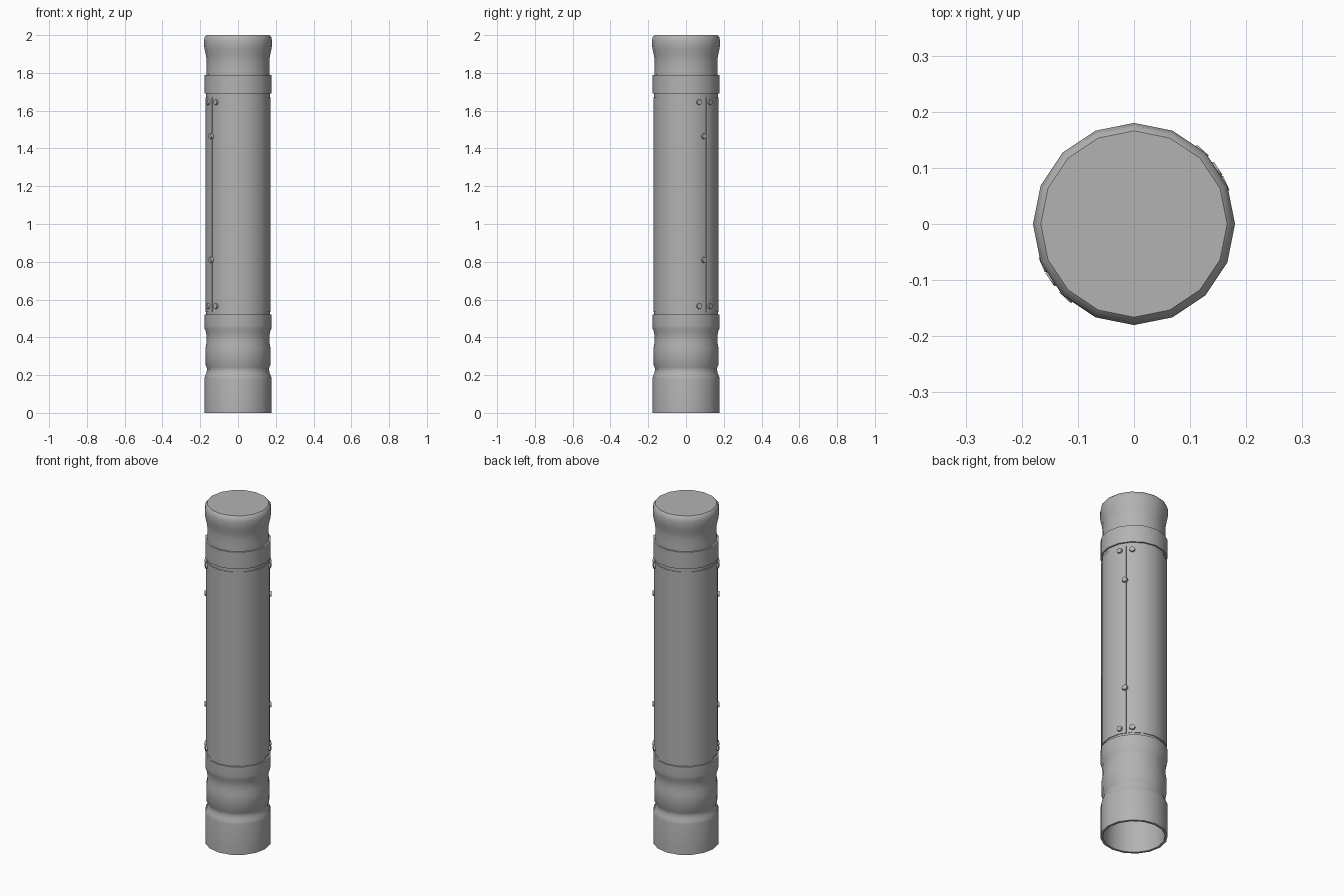
import bpy, bmesh, math
from mathutils import Matrix, Vector

if "Cube" in bpy.data.objects:
    bpy.data.objects.remove(bpy.data.objects["Cube"])

SIDES = 16
metal = bpy.data.materials.new("grey_metal")
metal.diffuse_color = (0.45, 0.45, 0.45, 1)
metal.use_nodes = True
metal.node_tree.nodes["Principled BSDF"].inputs["Base Color"].default_value = metal.diffuse_color


def finish(name, bm, angle=40):
    bmesh.ops.recalc_face_normals(bm, faces=bm.faces)
    me = bpy.data.meshes.new(name)
    bm.to_mesh(me)
    bm.free()
    me.materials.append(metal)
    ob = bpy.data.objects.new(name, me)
    bpy.context.collection.objects.link(ob)
    bpy.ops.object.select_all(action='DESELECT')
    ob.select_set(True)
    bpy.context.view_layer.objects.active = ob
    bpy.ops.object.shade_smooth_by_angle(angle=math.radians(angle))
    return ob


def lathe(name, profile):
    """Revolve (radius, z) points and cap both ends."""
    bm = bmesh.new()
    rings = []
    for r, z in profile:
        rings.append([bm.verts.new((r * math.cos(a), r * math.sin(a), z))
                      for a in (math.tau * i / SIDES for i in range(SIDES))])
    for lo, hi in zip(rings, rings[1:]):
        for i in range(SIDES):
            j = (i + 1) % SIDES
            bm.faces.new((lo[i], lo[j], hi[j], hi[i]))
    bm.faces.new(rings[0])
    bm.faces.new(rings[-1])
    return finish(name, bm)


def on_facet(r, deg):
    """Point on the sixteen-sided outline of radius r."""
    step = 360 / SIDES
    mid = (math.floor(deg / step) + 0.5) * step
    d = r * math.cos(math.radians(step / 2)) / math.cos(math.radians(deg - mid))
    return d * math.cos(math.radians(deg)), d * math.sin(math.radians(deg))


# Hollow lower grip with two grooves
lathe("lower_grip", [
    (0.164, 0.40), (0.160, 0.19), (0.164, 0.0), (0.178, 0.0), (0.178, 0.18),
    (0.175, 0.195), (0.167, 0.21), (0.165, 0.225), (0.165, 0.24), (0.171, 0.25),
    (0.172, 0.34), (0.167, 0.37), (0.166, 0.40), (0.169, 0.425),
    (0.176, 0.445), (0.178, 0.46), (0.178, 0.52), (0.160, 0.52)])

# Inner tube, seen in the seams and next to the collars
lathe("inner_tube", [(0.169, 0.50), (0.169, 1.71)])

# Upper collar and flared end cap
lathe("upper_collar", [(0.160, 1.69), (0.178, 1.69), (0.178, 1.79), (0.160, 1.79)])
lathe("end_cap", [
    (0.168, 1.78), (0.167, 1.82), (0.166, 1.86), (0.169, 1.89), (0.176, 1.92),
    (0.180, 1.945), (0.180, 1.97), (0.176, 1.99), (0.166, 2.0)])

# Two half sleeves separated by narrow seams
for name, turn in (("back_sleeve", 0), ("front_sleeve", 180)):
    angles = [40] + [22.5 * k for k in range(2, 10)] + [216]
    bm = bmesh.new()
    cols = []
    for a in angles:
        col = []
        for r, z in ((0.166, 0.535), (0.173, 0.535), (0.173, 1.67), (0.166, 1.67)):
            col.append(bm.verts.new((*on_facet(r, a + turn), z)))
        cols.append(col)
    for c, d in zip(cols, cols[1:]):
        for k in range(4):
            m = (k + 1) % 4
            bm.faces.new((c[k], d[k], d[m], c[m]))
    bm.faces.new(cols[0])
    bm.faces.new(cols[-1])
    finish(name, bm)

# Screws along both seams
spots = [(a, z) for a in (24, 47) for z in (0.565, 1.645)] + [(33.5, 0.81), (33.5, 1.465)]
for side, turn in (("right", 0), ("left", 180)):
    bm = bmesh.new()
    for a, z in spots:
        d = Vector((math.cos(math.radians(a + turn)), math.sin(math.radians(a + turn)), 0))
        depth = 0.016
        mat = Matrix.Translation(d * 0.172 + Vector((0, 0, z))) @ d.to_track_quat('Z', 'Y').to_matrix().to_4x4()
        bmesh.ops.create_cone(bm, cap_ends=True, segments=12, radius1=0.017,
                              radius2=0.014, depth=depth, matrix=mat)
    finish(side + "_screws", bm)
